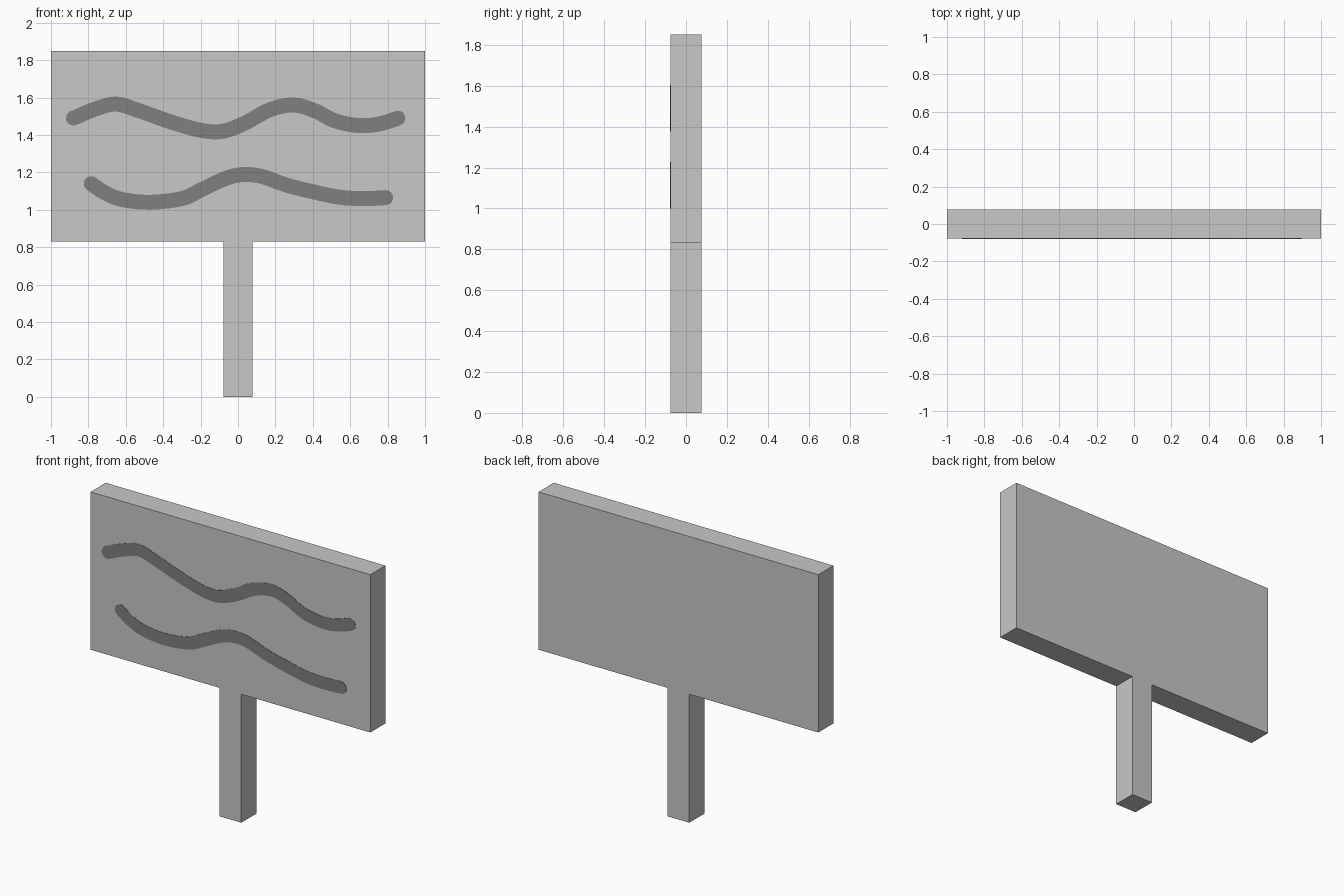
import bpy, bmesh, math
from mathutils import Vector

if "Cube" in bpy.data.objects:
    bpy.data.objects.remove(bpy.data.objects["Cube"])

HALF_DEPTH = 0.077
BOARD_HALF, POST_HALF = 1.0, 0.077
BOARD_BOTTOM, BOARD_TOP = 0.83, 1.85


def material(name, grey):
    mat = bpy.data.materials.new(name)
    mat.diffuse_color = (grey, grey, grey, 1)
    mat.use_nodes = True
    mat.node_tree.nodes["Principled BSDF"].inputs["Base Color"].default_value = mat.diffuse_color
    return mat


def slab(name, outline, y_front, y_back, mat):
    """Extrude an x/z outline from y_front to y_back."""
    bm = bmesh.new()
    face = bm.faces.new([bm.verts.new((x, y_front, z)) for x, z in outline])
    new = bmesh.ops.extrude_face_region(bm, geom=[face], use_keep_orig=True)["geom"]
    verts = [g for g in new if isinstance(g, bmesh.types.BMVert)]
    bmesh.ops.translate(bm, verts=verts, vec=(0, y_back - y_front, 0))
    bmesh.ops.recalc_face_normals(bm, faces=bm.faces)
    mesh = bpy.data.meshes.new(name)
    bm.to_mesh(mesh)
    bm.free()
    mesh.materials.append(mat)
    obj = bpy.data.objects.new(name, mesh)
    bpy.context.collection.objects.link(obj)
    return obj


def smooth_path(points, steps=5):
    """Catmull-Rom curve through the points."""
    p = [Vector(q) for q in points]
    p = [2 * p[0] - p[1]] + p + [2 * p[-1] - p[-2]]
    path = []
    for a, b, c, d in zip(p, p[1:], p[2:], p[3:]):
        for i in range(steps):
            t = i / steps
            path.append(0.5 * (2 * b + (c - a) * t + (2 * a - 5 * b + 4 * c - d) * t**2
                               + (3 * b - a - 3 * c + d) * t**3))
    return path + [p[-2]]


def stroke_outline(points, radius=0.04, cap=8):
    """Outline of a round-ended brush stroke along the path."""
    path = smooth_path(points)
    n = len(path)
    angles = []
    for i in range(n):
        d = path[min(i + 1, n - 1)] - path[max(i - 1, 0)]
        angles.append(math.atan2(d.y, d.x))

    def rim(i, turn):
        a = angles[i] + turn
        return path[i] + radius * Vector((math.cos(a), math.sin(a)))

    half = math.pi / 2
    out = [rim(i, -half) for i in range(n)]
    out += [rim(n - 1, -half + math.pi * k / cap) for k in range(1, cap)]
    out += [rim(i, half) for i in reversed(range(n))]
    out += [rim(0, half + math.pi * k / cap) for k in range(1, cap)]
    return out


light_grey = material("light grey", 0.578)
dark_grey = material("dark grey", 0.216)

# Board and post: one T-shaped piece
right = [(POST_HALF, 0), (POST_HALF, BOARD_BOTTOM),
         (BOARD_HALF, BOARD_BOTTOM), (BOARD_HALF, BOARD_TOP)]
left = [(-x, z) for x, z in reversed(right)]
slab("sign_board_and_post", right + left, -HALF_DEPTH, HALF_DEPTH, light_grey)

# Wavy painted lines on the front
strokes = {
    "upper_wavy_line": [
        (-0.88, 1.49), (-0.76, 1.54), (-0.65, 1.565), (-0.53, 1.53), (-0.36, 1.47),
        (-0.2, 1.425), (-0.08, 1.42), (0.04, 1.465), (0.17, 1.535), (0.295, 1.56),
        (0.41, 1.53), (0.52, 1.475), (0.65, 1.45), (0.76, 1.46), (0.855, 1.49)],
    "lower_wavy_line": [
        (-0.785, 1.14), (-0.71, 1.09), (-0.62, 1.055), (-0.47, 1.04), (-0.3, 1.06),
        (-0.2, 1.105), (-0.085, 1.16), (0.01, 1.187), (0.12, 1.18), (0.25, 1.135),
        (0.385, 1.10), (0.545, 1.067), (0.68, 1.06), (0.79, 1.065)],
}
for name, points in strokes.items():
    slab(name, stroke_outline(points), -HALF_DEPTH - 0.002, -HALF_DEPTH + 0.002, dark_grey)
